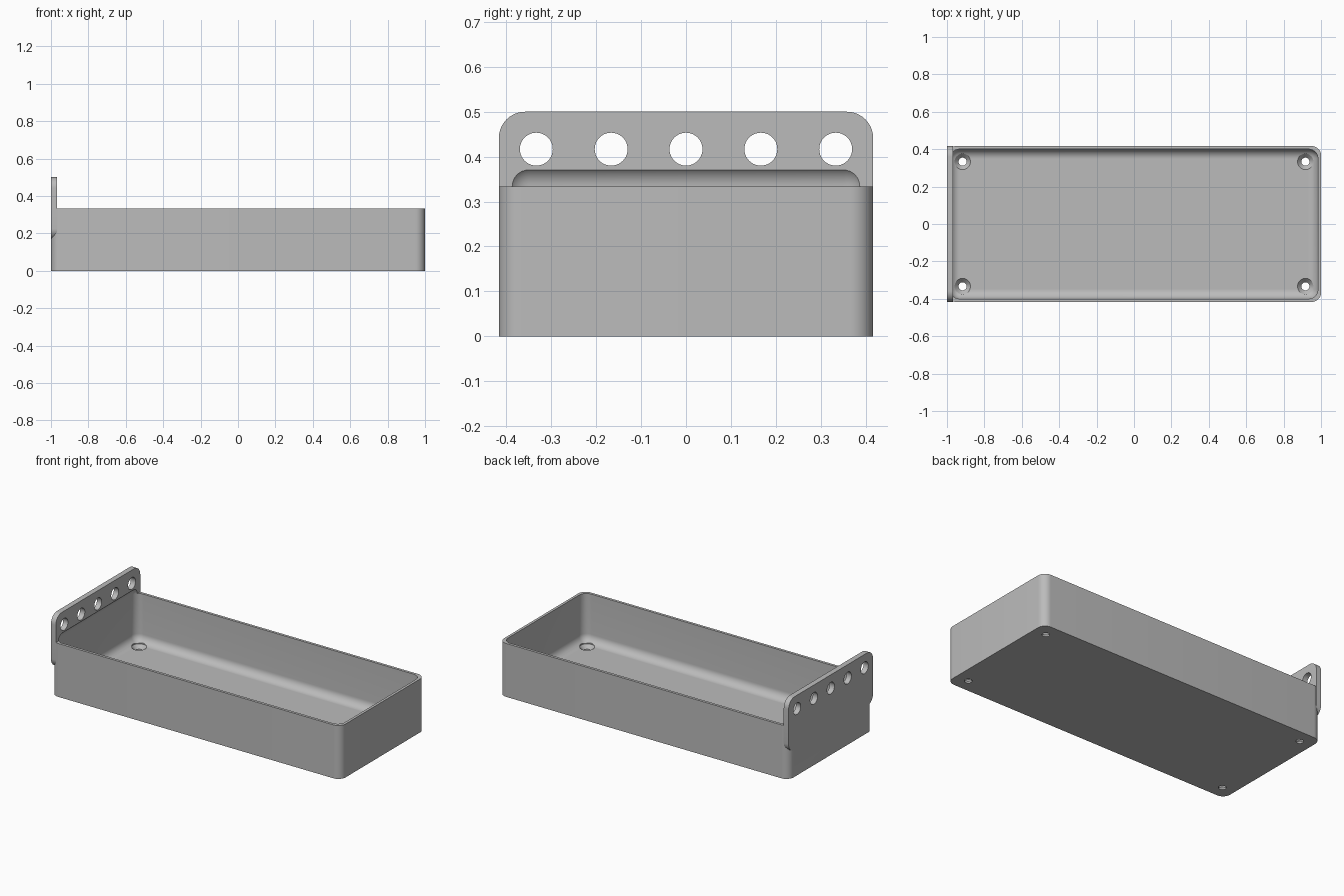
import bpy, bmesh, math
from mathutils import Matrix

if "Cube" in bpy.data.objects:
    bpy.data.objects.remove(bpy.data.objects["Cube"])

U = 1 / 60          # one design unit
R = 3 * U           # corner radius of tray and cavity

grey = bpy.data.materials.new("plain grey")
grey.use_nodes = True
color = (0.5, 0.5, 0.5, 1)
grey.diffuse_color = color
grey.node_tree.nodes["Principled BSDF"].inputs["Base Color"].default_value = color


def finish(bm, name):
    bmesh.ops.recalc_face_normals(bm, faces=bm.faces)
    mesh = bpy.data.meshes.new(name)
    bm.to_mesh(mesh)
    bm.free()
    mesh.materials.append(grey)
    ob = bpy.data.objects.new(name, mesh)
    bpy.context.collection.objects.link(ob)
    return ob


def rounded_box(name, low, high, radius, axis=None):
    """Box with edges along one axis rounded, or all edges if axis is None."""
    bm = bmesh.new()
    bmesh.ops.create_cube(bm, size=1)
    for v in bm.verts:
        v.co = [low[i] if v.co[i] < 0 else high[i] for i in range(3)]
    edges = [e for e in bm.edges if axis is None or
             abs((e.verts[0].co - e.verts[1].co).normalized()[axis]) > 0.9]
    bmesh.ops.bevel(bm, geom=edges, offset=radius, segments=10,
                    profile=0.5, affect='EDGES')
    return finish(bm, name)


def turned(name, profile, matrix):
    """Solid of revolution from (radius, height) pairs."""
    bm = bmesh.new()
    n = 40
    rings = [[bm.verts.new((r * math.cos(math.tau * i / n), r * math.sin(math.tau * i / n), z))
              for i in range(n)] for r, z in profile]
    for a, b in zip(rings, rings[1:]):
        for i in range(n):
            j = (i + 1) % n
            bm.faces.new((a[i], a[j], b[j], b[i]))
    bm.faces.new(rings[0])
    bm.faces.new(rings[-1])
    bm.transform(matrix)
    return finish(bm, name)


def combine(target, tool, operation):
    mod = target.modifiers.new(operation.lower(), 'BOOLEAN')
    mod.operation = operation
    mod.solver = 'EXACT'
    mod.object = tool
    bpy.context.view_layer.objects.active = target
    bpy.ops.object.modifier_apply(modifier=mod.name)
    bpy.data.objects.remove(tool)


W = 25 * U
# Tray body with upright end plate
tray = rounded_box("tray_with_end_plate", (-1, -W, 0), (1, W, 20 * U), R, axis=2)
plate = rounded_box("end_plate", (-1, -W, 10 * U), (-1 + 2 * U, W, 30 * U), 3.5 * U, axis=0)
combine(tray, plate, 'UNION')

# Filleted cavity, reaching a little way up the plate
cavity = rounded_box("cavity", (-1 + U, -W + U, 2 * U), (1 - U, W - U, 23 * U), R)
combine(tray, cavity, 'DIFFERENCE')

# Countersunk screw holes in the floor
screw = [(1.3 * U, -U), (1.3 * U, 0.6 * U), (2.55 * U, 2 * U), (2.55 * U, 5 * U)]
for sx in (-1, 1):
    for sy in (-1, 1):
        place = Matrix.Translation((sx * 55 * U, sy * 20 * U, 0))
        combine(tray, turned("screw_hole", screw, place), 'DIFFERENCE')

# Row of round holes through the plate
for k in range(-2, 3):
    place = Matrix.Translation((-1 + U, k * 10 * U, 25 * U)) @ Matrix.Rotation(math.pi / 2, 4, 'Y')
    hole = turned("plate_hole", [(2.2 * U, -0.1), (2.2 * U, 0.1)], place)
    combine(tray, hole, 'DIFFERENCE')

bpy.ops.object.select_all(action='DESELECT')
tray.select_set(True)
bpy.context.view_layer.objects.active = tray
bpy.ops.object.shade_smooth_by_angle(angle=math.radians(30))
